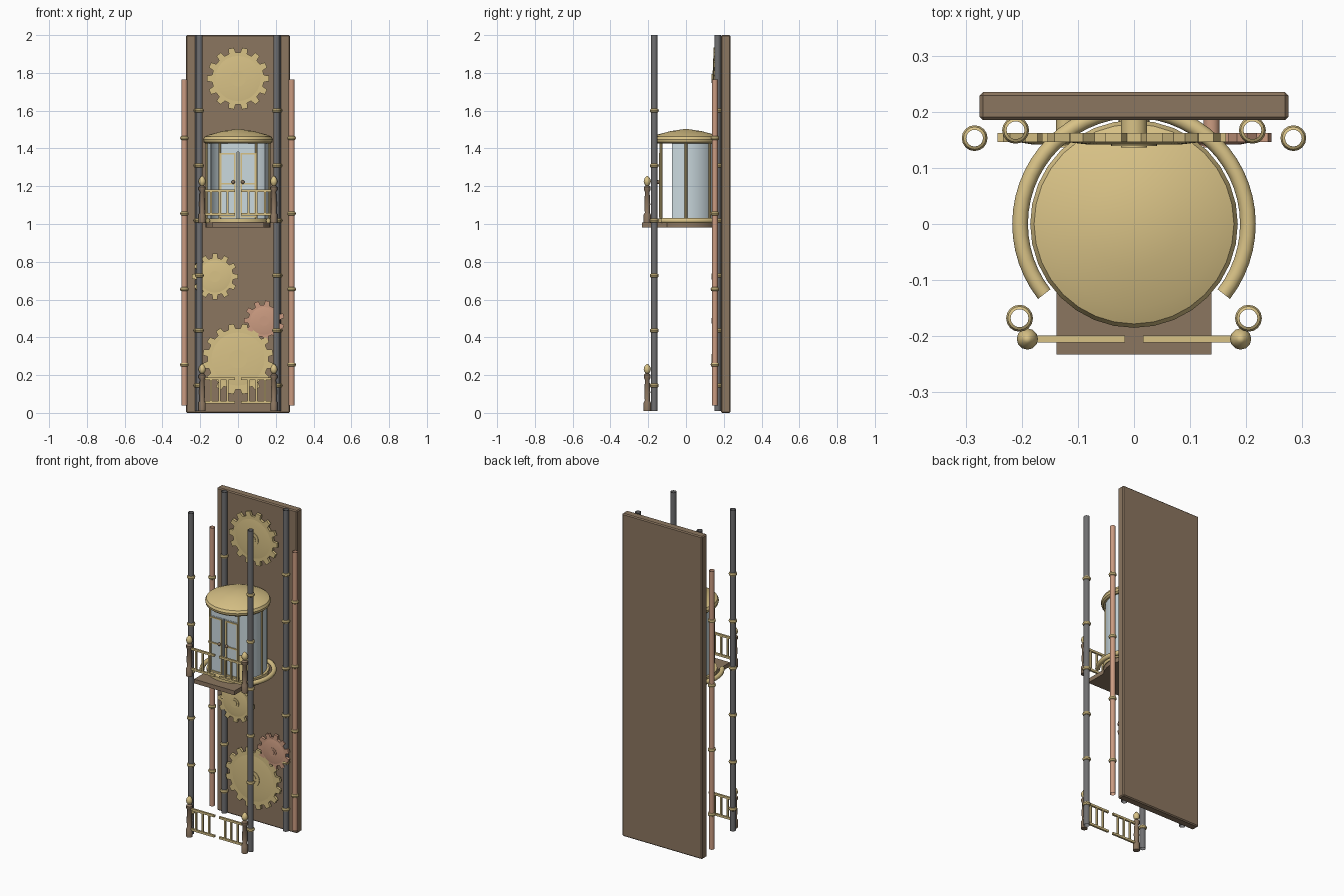
import bpy, bmesh, math
from math import sin, cos, pi, radians

if "Cube" in bpy.data.objects:
    bpy.data.objects.remove(bpy.data.objects["Cube"])


def material(name, r, g, b):
    m = bpy.data.materials.new(name)
    m.diffuse_color = (r, g, b, 1)
    m.use_nodes = True
    m.node_tree.nodes["Principled BSDF"].inputs["Base Color"].default_value = m.diffuse_color
    return m


WOOD = material("wood", 0.26, 0.18, 0.115)
GOLD = material("brass", 0.69, 0.54, 0.24)
COPPER = material("copper", 0.60, 0.33, 0.22)
STEEL = material("steel", 0.16, 0.16, 0.165)
GLASS = material("glass", 0.60, 0.70, 0.74)


def finish(name, bm, mat, smooth=True):
    bmesh.ops.remove_doubles(bm, verts=bm.verts, dist=1e-5)
    bmesh.ops.recalc_face_normals(bm, faces=bm.faces)
    me = bpy.data.meshes.new(name)
    bm.to_mesh(me)
    bm.free()
    ob = bpy.data.objects.new(name, me)
    bpy.context.collection.objects.link(ob)
    me.materials.append(mat)
    if smooth:
        bpy.ops.object.select_all(action='DESELECT')
        ob.select_set(True)
        bpy.context.view_layer.objects.active = ob
        bpy.ops.object.shade_smooth_by_angle(angle=radians(35))
    return ob


def box(name, x, y, z, mat, bevel=0):
    """Box from (min, max) pairs."""
    bm = bmesh.new()
    bmesh.ops.create_cube(bm, size=1)
    for v in bm.verts:
        v.co = [(a + b) / 2 + c * (b - a) for (a, b), c in zip((x, y, z), v.co)]
    if bevel:
        bmesh.ops.bevel(bm, geom=bm.edges[:], offset=bevel, segments=1, affect='EDGES')
    return finish(name, bm, mat, False)


def lathe(name, prof, mat, loc=(0, 0, 0), seg=16, a0=0, a1=360, closed=False):
    """Turn a (radius, height) profile about z, fully or through an arc."""
    bm = bmesh.new()
    full = a1 - a0 == 360
    rings = []
    for i in range(seg + 1):
        a = radians(a0 + (a1 - a0) * i / seg)
        rings.append([bm.verts.new((loc[0] + r * cos(a), loc[1] + r * sin(a), loc[2] + z))
                      for r, z in prof])
    n = len(prof)
    for p, q in zip(rings, rings[1:]):
        for j in range(n if closed else n - 1):
            k = (j + 1) % n
            bm.faces.new((p[j], q[j], q[k], p[k]))
    if closed and not full:
        bm.faces.new(rings[0])
        bm.faces.new(rings[-1])
    bmesh.ops.dissolve_degenerate(bm, dist=1e-6, edges=bm.edges)
    return finish(name, bm, mat)


def pipe(name, x, y, z0, z1, mat, r, collars):
    """Open pipe with brass collars."""
    lathe(name, [(r, z0), (r, z1)], mat, (x, y, 0))
    for z in collars:
        lathe(name + "_collar", [(r - .001, -.011), (r + .004, -.008), (r + .007, 0),
                                 (r + .004, .008), (r - .001, .011)], GOLD, (x, y, z))


def disc_y(name, x, z, r, y0, y1, mat, r1=None):
    """Disc facing the front, y0 = back, y1 = front."""
    ob = lathe(name, [(0, 0), (r, 0), (r1 or r, y0 - y1), (0, y0 - y1)], mat, seg=24)
    ob.rotation_euler = (pi / 2, 0, 0)
    ob.location = (x, y0, z)
    return ob


def gear(name, x, z, outer, root, teeth, mat, phase=0):
    """Toothed wheel with a raised dish and hub."""
    bm = bmesh.new()
    pts = []
    for i in range(teeth):
        for f, r in ((-.30, root), (-.20, outer), (.20, outer), (.30, root)):
            a = 2 * pi * (i + f + phase) / teeth
            pts.append(bm.verts.new((x + r * sin(a), .162, z + r * cos(a))))
    face = bm.faces.new(pts)
    ext = bmesh.ops.extrude_face_region(bm, geom=[face])
    for v in ext['geom']:
        if isinstance(v, bmesh.types.BMVert):
            v.co.y = .146
    finish(name, bm, mat, False)
    disc_y(name + "_dish", x, z, root * .93, .147, .142, mat, root * .62)
    disc_y(name + "_hub", x, z, root * .30, .143, .139, mat)
    disc_y(name + "_axle", x, z, root * .17, .187, .136, mat)


# back wall
box("back_panel", (-.275, .275), (.185, .235), (0, 2), WOOD, .006)

# guide rails and side pipes
rail_z = [.145 + .291 * i for i in range(6)]
for s in (-1, 1):
    pipe("front_rail", s * .204, -.168, .01, 2, STEEL, .017, rail_z)
    pipe("rear_rail", s * .211, .167, .01, 2, STEEL, .017, rail_z)
    pipe("copper_pipe", s * .284, .153, .04, 1.765, COPPER, .016, [.255, .655, 1.055, 1.455])

# gear train
gear("top_gear", 0, 1.77, .165, .138, 14, GOLD, .5)
gear("bottom_gear", 0, .285, .188, .162, 16, GOLD, .5)
gear("middle_gear", -.122, .722, .122, .098, 12, GOLD)
gear("copper_gear", .138, .487, .108, .085, 11, COPPER, .3)

# cabin floor, roof and bumper
lathe("cabin_floor", [(0, .982), (.172, .982), (.172, 1.01), (0, 1.01)], WOOD, seg=32)
lathe("floor_ring", [(0, 1.01), (.176, 1.01), (.176, 1.03), (0, 1.03)], GOLD, seg=32)
lathe("cabin_roof", [(0, 1.425), (.172, 1.425), (.182, 1.433), (.185, 1.447), (.178, 1.462),
                     (.15, 1.474), (.08, 1.492), (0, 1.504)], GOLD, seg=32)
lathe("bumper_ring", [(.203 + .014 * cos(t * pi / 6), 1.018 + .014 * sin(t * pi / 6))
                      for t in range(12)], GOLD, seg=40, a0=-38, a1=218, closed=True)
box("landing_step", (-.138, .138), (-.233, -.08), (.982, 1.008), WOOD)

# curved glass and brass uprights
lathe("cabin_glass", [(.158, 1.03), (.162, 1.03), (.162, 1.43), (.158, 1.43)], GLASS,
      seg=24, a0=-27, a1=207, closed=True)
for a in (-54, 0, 50, 90, 130, 180, 234):
    x, y = .164 * cos(radians(a)), .164 * sin(radians(a))
    lathe("cabin_upright", [(.007, 1.03), (.007, 1.428)], GOLD, (x, y, 0), seg=8)

# double doors
box("door_header", (-.1, .1), (-.134, -.126), (1.38, 1.428), GLASS)
for s in (-1, 1):
    def span(a, b):
        return tuple(sorted((s * a, s * b)))
    box("door_pane", span(.004, .1), (-.136, -.128), (1.03, 1.38), GLASS)
    for a, b in ((.012, .02), (.088, .096)):
        box("door_stile", span(a, b), (-.142, -.134), (1.035, 1.375), GOLD)
    for z in (1.035, 1.21, 1.367):
        box("door_crossbar", span(.012, .096), (-.142, -.134), (z, z + .008), GOLD)
    bm = bmesh.new()
    bmesh.ops.create_uvsphere(bm, u_segments=12, v_segments=8, radius=.01)
    bmesh.ops.translate(bm, vec=(s * .025, -.148, 1.222), verts=bm.verts)
    finish("door_knob", bm, WOOD)

# gates: turned posts, rails and balusters at the ground and the landing
post = [(0, 0), (.019, 0), (.019, .045), (.013, .055), (.016, .10), (.012, .165), (.018, .175),
        (.018, .19), (.009, .2)]
finial = [(0, .198), (.010, .2), (.017, .211), (.019, .222), (.015, .235), (.007, .246), (0, .25)]
for z in (.01, 1.005):
    for s in (-1, 1):
        lathe("gate_post", post, WOOD, (s * .19, -.205, z), seg=12)
        lathe("gate_finial", finial, GOLD, (s * .19, -.205, z), seg=12)
        ends = sorted((s * .016, s * .175))
        for h in (.04, .165):
            box("gate_rail", ends, (-.211, -.199), (z + h, z + h + .013), GOLD)
        for x in (.055, .098, .142):
            box("gate_baluster", (s * x - .005, s * x + .005), (-.21, -.2),
                (z + .045, z + .17), GOLD)
